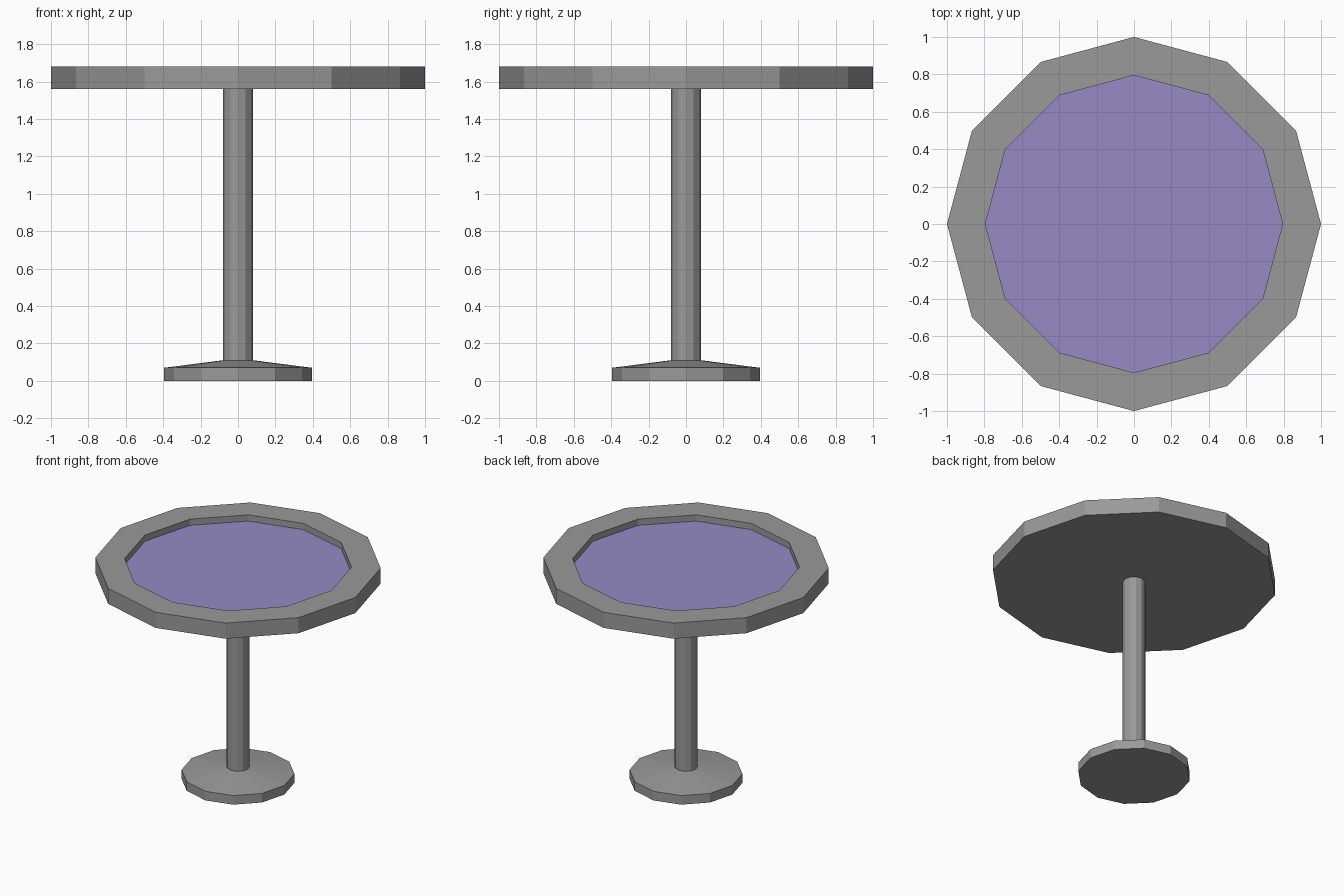
import bpy
import bmesh
from math import cos, sin, tau

SIDES = 12

cube = bpy.data.objects.get("Cube")
if cube:
    bpy.data.objects.remove(cube, do_unlink=True)


def make_material(name, rgb):
    mat = bpy.data.materials.new(name)
    mat.use_nodes = True
    color = (*rgb, 1.0)
    mat.diffuse_color = color
    mat.node_tree.nodes["Principled BSDF"].inputs["Base Color"].default_value = color
    return mat


def lathe(name, profile, mat, cap_start=True, cap_end=True):
    """Revolve (radius, height) points into a faceted part."""
    bm = bmesh.new()
    rings = [[bm.verts.new((r * cos(tau * i / SIDES), r * sin(tau * i / SIDES), z))
              for i in range(SIDES)] for r, z in profile]
    for low, high in zip(rings, rings[1:]):
        for i in range(SIDES):
            j = (i + 1) % SIDES
            bm.faces.new((low[i], low[j], high[j], high[i]))
    if cap_start:
        bm.faces.new(rings[0][::-1])
    if cap_end:
        bm.faces.new(rings[-1])
    mesh = bpy.data.meshes.new(name)
    bm.to_mesh(mesh)
    bm.free()
    mesh.materials.append(mat)
    obj = bpy.data.objects.new(name, mesh)
    bpy.context.collection.objects.link(obj)
    return obj


grey = make_material("grey metal", (0.32, 0.32, 0.32))
purple = make_material("purple felt", (0.31, 0.255, 0.56))

# Foot: short drum with a shallow cone, open where the post joins
lathe("foot", [(0.395, 0), (0.395, 0.07), (0.08, 0.11)], grey, cap_end=False)

# Post
lathe("post", [(0.08, 0.11), (0.08, 1.56)], grey, cap_start=False, cap_end=False)

# Table top: solid underside, outer edge, raised rim and recess wall
lathe("table_rim", [(1, 1.56), (1, 1.68), (0.795, 1.68), (0.795, 1.632)],
      grey, cap_end=False)

# Playing surface sunk inside the rim
lathe("felt_surface", [(0.795, 1.632)], purple, cap_start=False)
